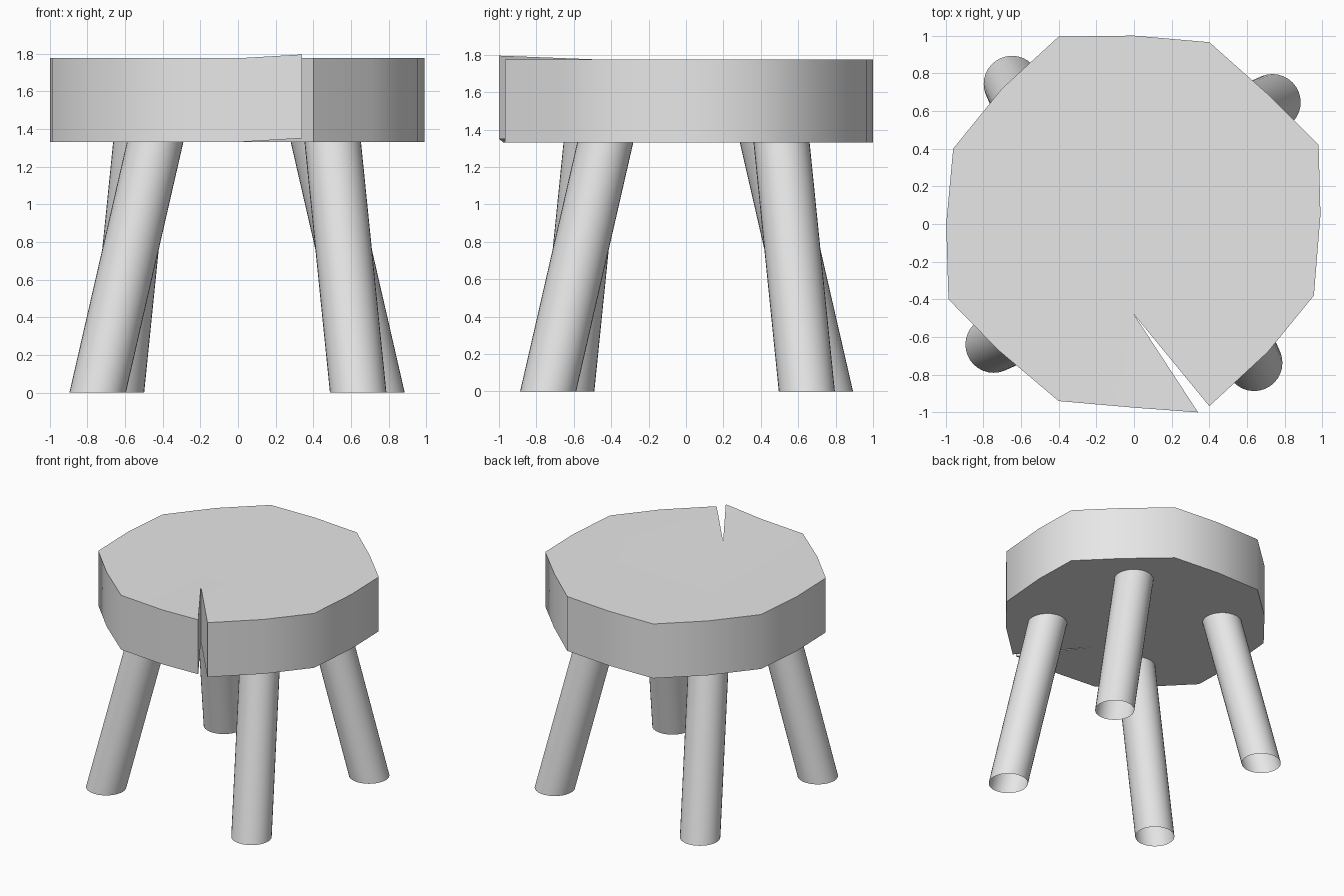
import bpy
import bmesh
from math import radians, pi, cos, sin
from mathutils import Matrix, Vector

cube = bpy.data.objects.get("Cube")
if cube:
    bpy.data.objects.remove(cube)

GREY = (0.8, 0.8, 0.8, 1)
grey = bpy.data.materials.new("plain grey")
grey.diffuse_color = GREY
grey.use_nodes = True
grey.node_tree.nodes["Principled BSDF"].inputs["Base Color"].default_value = GREY


def finish(bm, name):
    """Turn the bmesh into a smooth-sided object with crisp corners."""
    mesh = bpy.data.meshes.new(name)
    bm.to_mesh(mesh)
    bm.free()
    mesh.materials.append(grey)
    obj = bpy.data.objects.new(name, mesh)
    bpy.context.collection.objects.link(obj)
    bpy.ops.object.select_all(action="DESELECT")
    obj.select_set(True)
    bpy.context.view_layer.objects.active = obj
    bpy.ops.object.shade_smooth_by_angle(angle=radians(50))
    return obj


# Seat: irregular slab outline, counter-clockwise, with a split at the front
SEAT_LOW, SEAT_HIGH, LIFT = 1.33, 1.775, 0.02
split_tip, flap_corner, flap_root = (0, -0.48), (0.34, -1.0), (0, -0.975)
rim = [(0.40, -0.967), (0.71, -0.68), (0.955, -0.38), (0.99, 0.05), (0.98, 0.42),
       (0.71, 0.69), (0.40, 0.965), (0, 1.0), (-0.40, 0.995), (-0.70, 0.72),
       (-0.96, 0.40), (-0.997, 0), (-0.985, -0.40), (-0.72, -0.67), (-0.40, -0.94)]
outline = [split_tip] + rim + [flap_root, flap_corner]

bm = bmesh.new()
rings = []
for z in (SEAT_LOW, SEAT_HIGH):
    # the corner beside the split is warped slightly upwards
    rings.append([bm.verts.new((x, y, z + (LIFT if (x, y) == flap_corner else 0)))
                  for x, y in outline])
low, high = rings
for i in range(len(outline)):
    j = (i + 1) % len(outline)
    bm.faces.new((low[i], low[j], high[j], high[i]))
for ring in rings:
    bm.faces.new(ring[:-1])
    bm.faces.new((ring[0], ring[-2], ring[-1]))
bmesh.ops.recalc_face_normals(bm, faces=bm.faces[:])
finish(bm, "seat")

# Legs: open tubes cut level with the floor, splayed with a slight twist
RADIUS, SIDES = 0.15, 32
FOOT, TOP = Vector((-0.74, -0.643, 0)), Vector((-0.435, -0.508, SEAT_LOW))
CENTRE = Vector((-0.005, 0.003, 0))
names = ("front_right_leg", "front_left_leg", "back_left_leg", "back_right_leg")
for k, name in enumerate(names):
    turn = Matrix.Rotation(k * pi / 2, 3, "Z")
    bm = bmesh.new()
    ends = []
    for t in (0, 1.03):
        middle = turn @ FOOT.lerp(TOP, t) + CENTRE
        ends.append([bm.verts.new(middle + RADIUS * Vector((cos(a), sin(a), 0)))
                     for a in (2 * pi * s / SIDES for s in range(SIDES))])
    for s in range(SIDES):
        n = (s + 1) % SIDES
        bm.faces.new((ends[0][s], ends[0][n], ends[1][n], ends[1][s]))
    finish(bm, name)
